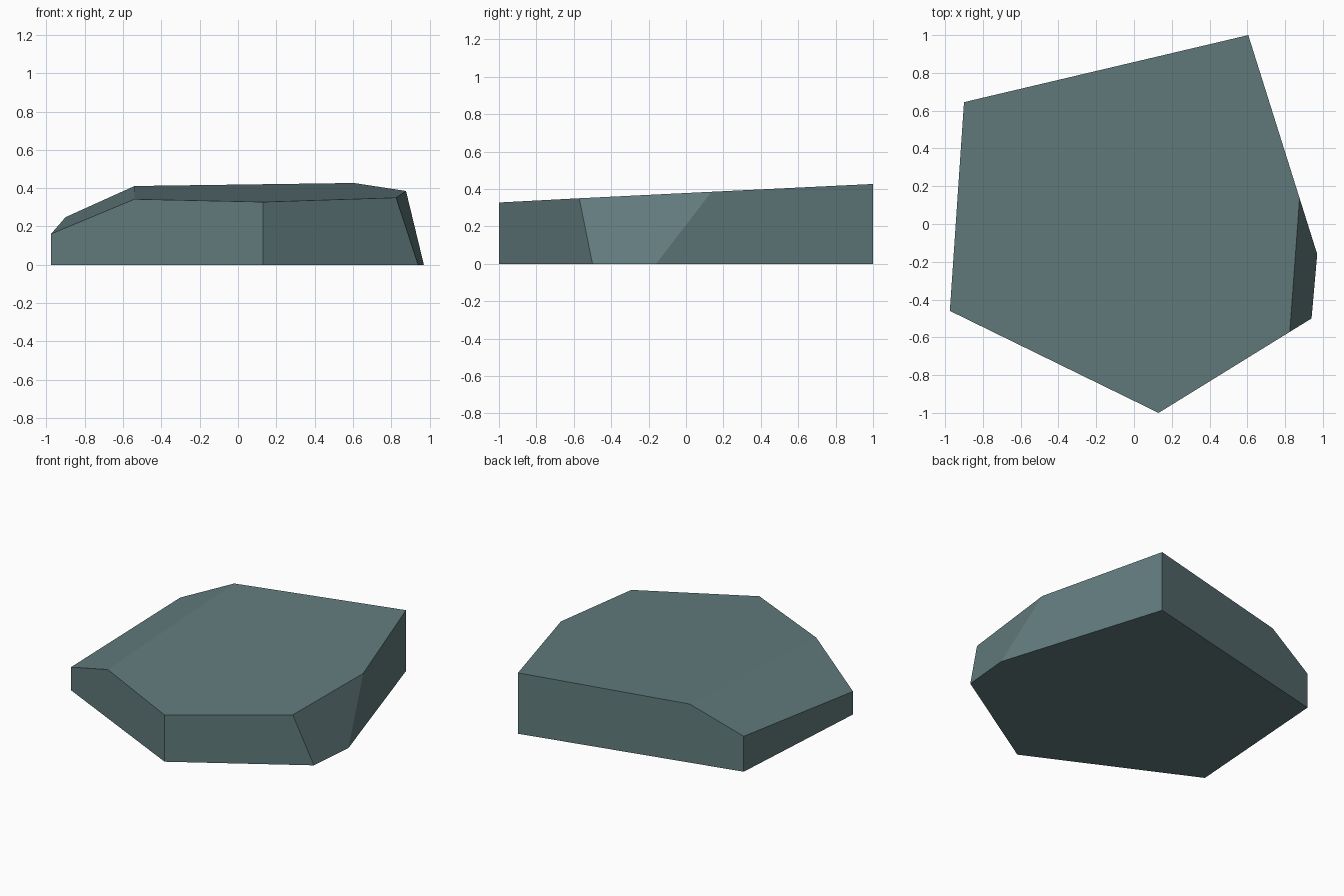
import bpy
import bmesh
from mathutils import Vector

cube = bpy.data.objects.get("Cube")
if cube:
    bpy.data.objects.remove(cube, do_unlink=True)

# Slate colour
slate = bpy.data.materials.new("slate_grey")
slate.use_nodes = True
colour = (0.122, 0.198, 0.205, 1)
slate.diffuse_color = colour
bsdf = next(n for n in slate.node_tree.nodes if n.type == "BSDF_PRINCIPLED")
bsdf.inputs["Base Color"].default_value = colour
bsdf.inputs["Roughness"].default_value = 0.9

# Footprint of the slab, counter-clockwise
outline = [(-0.975, -0.46), (0.13, -1.0), (0.94, -0.5),
           (0.97, -0.16), (0.605, 1.0), (-0.9, 0.645)]

bm = bmesh.new()
base = bm.faces.new([bm.verts.new((x, y, 0)) for x, y in outline])
block = bmesh.ops.extrude_face_region(bm, geom=[base], use_keep_orig=True)
top_verts = [g for g in block["geom"] if isinstance(g, bmesh.types.BMVert)]
bmesh.ops.translate(bm, verts=top_verts, vec=(0, 0, 0.6))
bmesh.ops.recalc_face_normals(bm, faces=bm.faces)


def chip(a, b, c):
    """Cut away everything outside the plane through three points, then cap it."""
    a, b, c = Vector(a), Vector(b), Vector(c)
    normal = (b - a).cross(c - a).normalized()
    if normal.dot(a - Vector((0, 0, 0.1))) < 0:
        normal.negate()
    bmesh.ops.bisect_plane(bm, geom=bm.verts[:] + bm.edges[:] + bm.faces[:],
                           dist=0.0001, plane_co=a, plane_no=normal, clear_outer=True)
    bmesh.ops.holes_fill(bm, edges=[e for e in bm.edges if e.is_boundary])


# Tilted top, sloping left shoulder, steep right facet
chip((0.13, -1.0, 0.328), (0.605, 1.0, 0.427), (-0.54, 0.726, 0.411))
chip((-0.54, -0.673, 0.343), (-0.54, 0.726, 0.411), (-0.975, -0.46, 0.162))
chip((0.94, -0.5, 0), (0.97, -0.16, 0), (0.877, 0.14, 0.385))

bmesh.ops.recalc_face_normals(bm, faces=bm.faces)
mesh = bpy.data.meshes.new("stone_slab")
bm.to_mesh(mesh)
bm.free()
mesh.materials.append(slate)
bpy.context.scene.collection.objects.link(bpy.data.objects.new("stone_slab", mesh))
